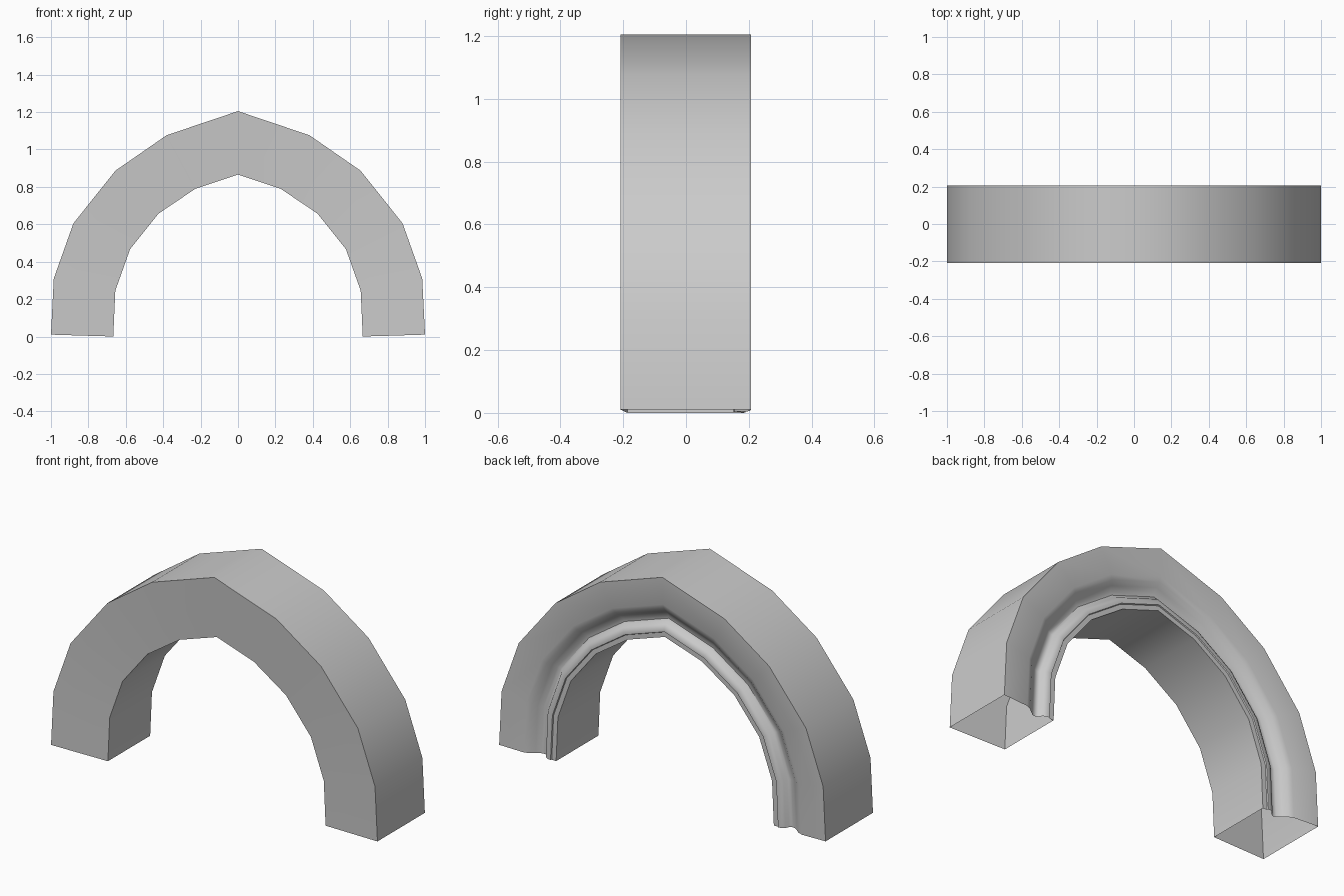
import bpy, bmesh, math

if "Cube" in bpy.data.objects:
    bpy.data.objects.remove(bpy.data.objects["Cube"])

# Half of the arch path: (outer x, outer z, inner x, inner z), apex to foot
half = [
    (0.0, 1.205, 0.0, 0.866),
    (0.382, 1.076, 0.228, 0.79),
    (0.655, 0.887, 0.425, 0.657),
    (0.88, 0.605, 0.577, 0.467),
    (0.985, 0.31, 0.656, 0.245),
    (1.0, 0.01, 0.667, 0.0),
]
path = [(-a, b, -c, d) for a, b, c, d in reversed(half[1:])] + half

# Moulding section: (0 = outer rim .. 1 = inner rim, y)
section = [
    (0.0, -0.208), (1.0, -0.186),                      # plain front
    (1.0, 0.184), (0.92, 0.184),                       # inner lip
    (0.91, 0.19), (0.86, 0.19), (0.80, 0.178),         # rounded bead
    (0.77, 0.16), (0.73, 0.152),                       # groove
    (0.67, 0.155), (0.60, 0.172), (0.53, 0.191),       # cove
    (0.45, 0.202), (0.0, 0.207),                       # flat outer band
]

bm = bmesh.new()
rings = []
for ox, oz, ix, iz in path:
    rings.append([bm.verts.new((ox + t * (ix - ox), y, oz + t * (iz - oz)))
                  for t, y in section])

# Skin the sections into a shell with open feet
n = len(section)
for a, b in zip(rings, rings[1:]):
    for i in range(n):
        j = (i + 1) % n
        bm.faces.new((a[i], a[j], b[j], b[i]))
bmesh.ops.recalc_face_normals(bm, faces=bm.faces)

# Keep normals pointing outward on the open shell
bm.faces.ensure_lookup_table()
front = min(bm.faces, key=lambda f: f.calc_center_median().y)
if front.normal.y > 0:
    bmesh.ops.reverse_faces(bm, faces=bm.faces)

mesh = bpy.data.meshes.new("arch_moulding")
bm.to_mesh(mesh)
bm.free()
arch = bpy.data.objects.new("arch_moulding", mesh)
bpy.context.collection.objects.link(arch)
bpy.context.view_layer.objects.active = arch
arch.select_set(True)
bpy.ops.object.shade_smooth_by_angle(angle=math.radians(40))
